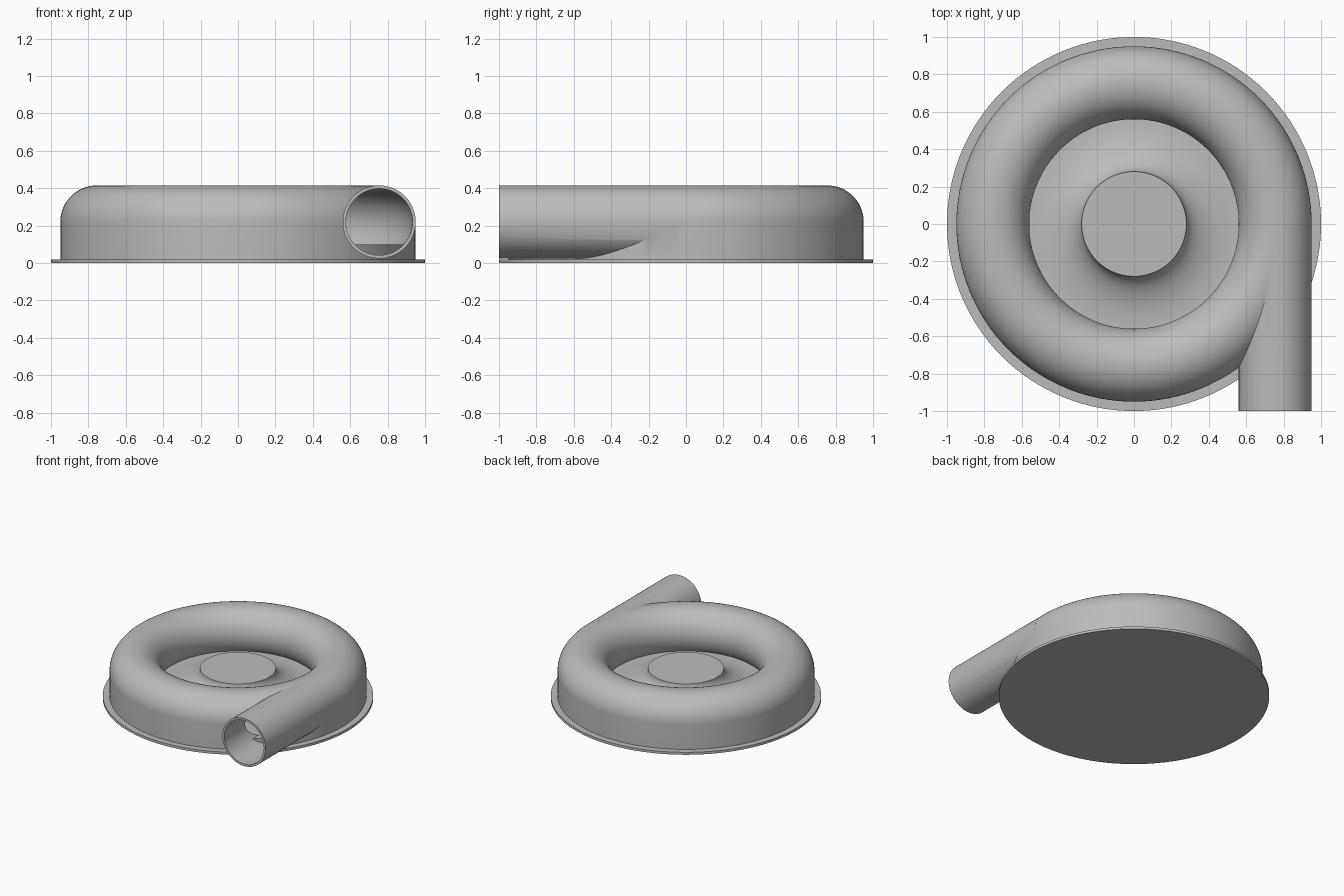
import bpy, bmesh
from math import cos, sin, pi, radians
from mathutils import Matrix

if "Cube" in bpy.data.objects:
    bpy.data.objects.remove(bpy.data.objects["Cube"])

# Main dimensions
RING, TUBE, BORE, AXIS = 0.755, 0.195, 0.178, 0.22
PLATE_TOP, FLOOR, HUB_TOP = 0.02, 0.1, 0.242
SEGMENTS = 128

metal = bpy.data.materials.new("grey metal")
metal.use_nodes = True
grey = (0.5, 0.5, 0.5, 1)
metal.diffuse_color = grey
metal.node_tree.nodes["Principled BSDF"].inputs["Base Color"].default_value = grey


def finish(name, bm):
    bmesh.ops.recalc_face_normals(bm, faces=bm.faces)
    mesh = bpy.data.meshes.new(name)
    bm.to_mesh(mesh)
    bm.free()
    mesh.materials.append(metal)
    obj = bpy.data.objects.new(name, mesh)
    bpy.context.collection.objects.link(obj)
    return obj


def lathe(name, profile, closed=False):
    """Revolve (radius, height) points about the z axis."""
    bm = bmesh.new()
    verts = [bm.verts.new((r, 0, z)) for r, z in profile]
    pairs = list(zip(verts, verts[1:]))
    if closed:
        pairs.append((verts[-1], verts[0]))
    edges = [bm.edges.new(p) for p in pairs]
    bmesh.ops.spin(bm, geom=verts + edges, axis=(0, 0, 1), cent=(0, 0, 0),
                   angle=2 * pi, steps=SEGMENTS, use_duplicate=False)
    bmesh.ops.remove_doubles(bm, verts=bm.verts, dist=0.0001)
    return finish(name, bm)


def rod(name, radius, y0, y1):
    """Solid cylinder along y on the outlet axis."""
    bm = bmesh.new()
    place = Matrix.Translation((RING, (y0 + y1) / 2, AXIS)) @ Matrix.Rotation(pi / 2, 4, "X")
    bmesh.ops.create_cone(bm, cap_ends=True, segments=64, radius1=radius,
                          radius2=radius, depth=y1 - y0, matrix=place)
    return finish(name, bm)


def arc(cx, cz, rx, rz, start, end, steps):
    angles = [radians(start + (end - start) * i / steps) for i in range(steps + 1)]
    return [(cx + rx * cos(a), cz + rz * sin(a)) for a in angles]


def combine(target, tool, operation):
    mod = target.modifiers.new(operation, "BOOLEAN")
    mod.operation, mod.object, mod.solver = operation, tool, "EXACT"
    bpy.context.view_layer.objects.active = target
    bpy.ops.object.modifier_apply(modifier=mod.name)
    bpy.data.objects.remove(tool)


# Round base plate
base_plate = lathe("base_plate", [(0, 0), (1, 0), (1, PLATE_TOP), (0, PLATE_TOP)])

# Floor disc with the flared centre hub
flare = arc(0.56, HUB_TOP, 0.28, HUB_TOP - FLOOR, 270, 180, 20)
hub = lathe("centre_hub", [(0, 0.01), (0.94, 0.01), (0.94, FLOOR)] + flare + [(0, HUB_TOP)])

# Ring casing: straight outer wall, rounded top curling in to the floor
shell = arc(RING, AXIS, TUBE, TUBE, 0, 218, 44)
casing = lathe("ring_casing", [(RING + TUBE, 0.015)] + shell + [(shell[-1][0], 0.015)], True)

# Outlet pipe joined to the casing, then both hollowed out
combine(casing, rod("outlet_pipe", TUBE, -1, -0.01), "UNION")
combine(casing, lathe("ring_bore", arc(RING, AXIS, BORE, BORE, 0, 352.5, 47), True), "DIFFERENCE")
combine(casing, rod("outlet_bore", BORE, -1.1, -0.02), "DIFFERENCE")

# Smooth curves, crisp edges
for obj in (base_plate, hub, casing):
    bpy.ops.object.select_all(action="DESELECT")
    obj.select_set(True)
    bpy.context.view_layer.objects.active = obj
    bpy.ops.object.shade_smooth_by_angle(angle=radians(30))
